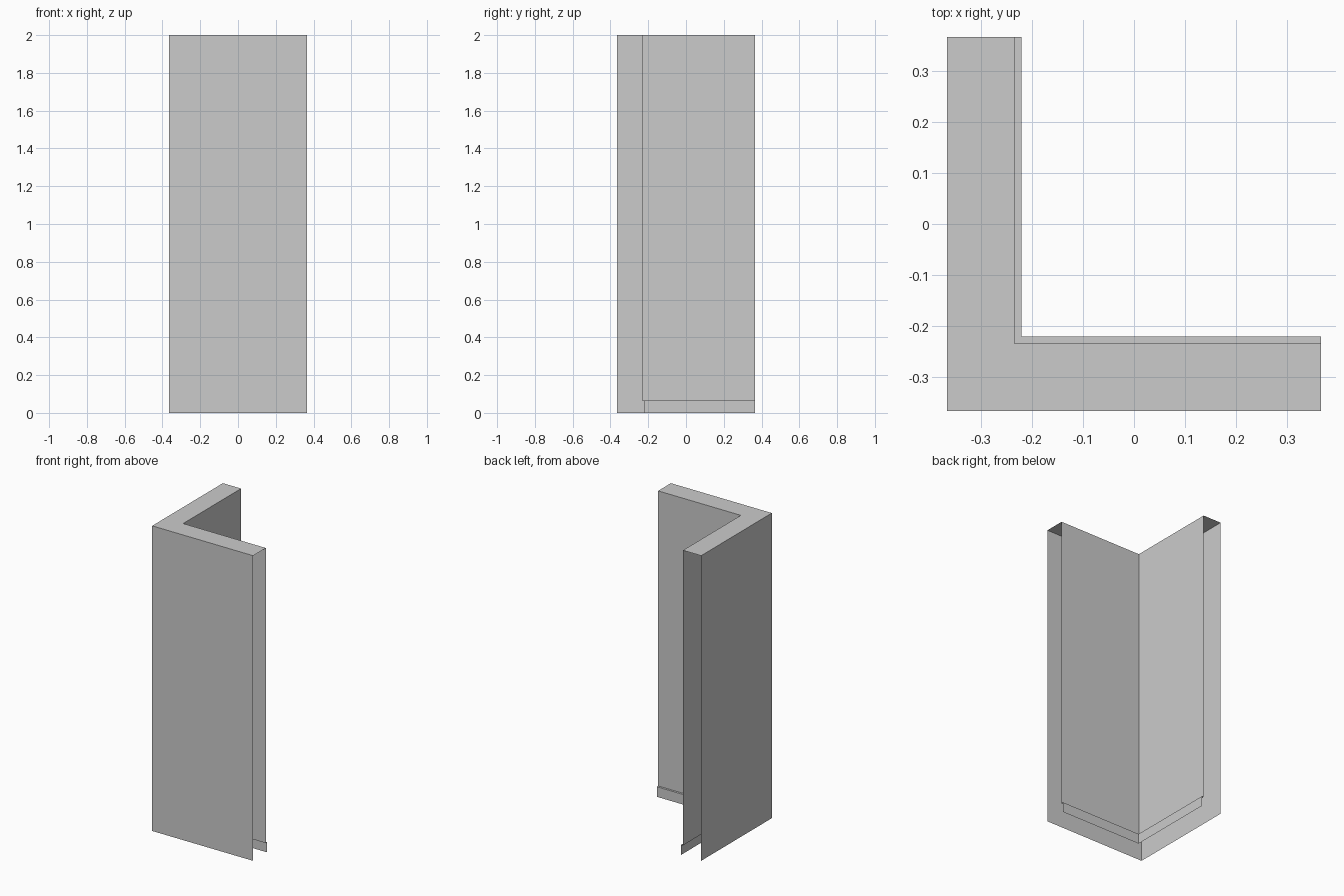
import bpy
import bmesh

if "Cube" in bpy.data.objects:
    bpy.data.objects.remove(bpy.data.objects["Cube"])

END = 0.366      # outer half size
INNER = -0.234   # inner wall plane
SKIRT = -0.2205  # skirting front plane
SKIRT_H = 0.066
HEIGHT = 2.0


def l_sweep(name, profile):
    """Sweep an open (offset, z) profile round the L-shaped corner, ends open."""
    bm = bmesh.new()
    rows = [[bm.verts.new(p) for p in ((d, END, z), (d, d, z), (END, d, z))]
            for d, z in profile]
    for a, b in zip(rows, rows[1:]):
        for s in range(2):
            bm.faces.new((a[s], a[s + 1], b[s + 1], b[s]))
    mesh = bpy.data.meshes.new(name)
    bm.to_mesh(mesh)
    bm.free()
    obj = bpy.data.objects.new(name, mesh)
    bpy.context.collection.objects.link(obj)
    return obj


# Hollow wall shell: outer face, top cap, inner face
l_sweep("corner_wall", [(-END, 0), (-END, HEIGHT), (INNER, HEIGHT), (INNER, SKIRT_H)])

# Skirting board on the inside of the corner: top ledge and front face
l_sweep("skirting_board", [(INNER, SKIRT_H), (SKIRT, SKIRT_H), (SKIRT, 0)])
